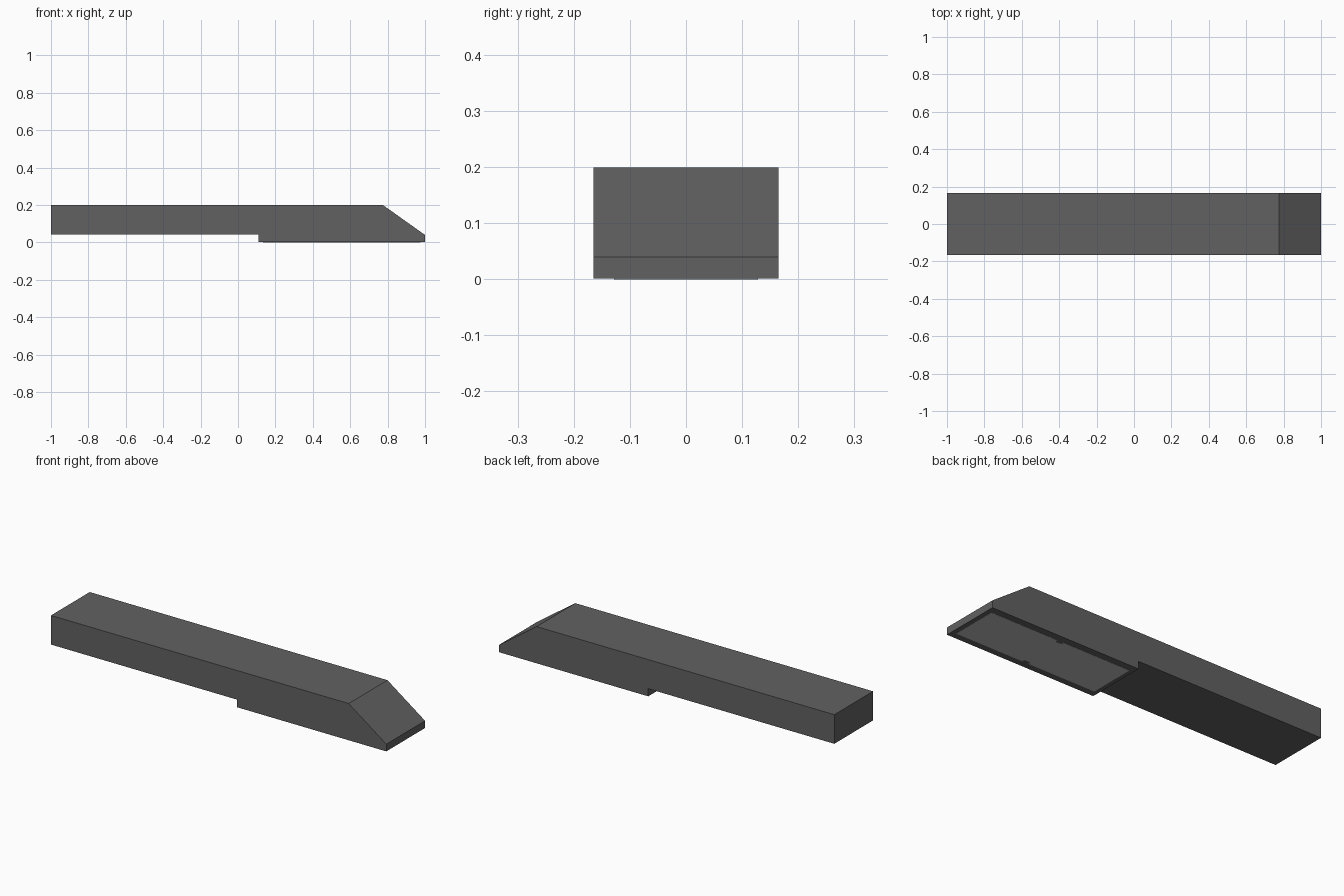
import bpy, bmesh

if "Cube" in bpy.data.objects:
    bpy.data.objects.remove(bpy.data.objects["Cube"])


def material(name, v):
    m = bpy.data.materials.new(name)
    m.diffuse_color = (v, v, v, 1)
    m.use_nodes = True
    m.node_tree.nodes["Principled BSDF"].inputs["Base Color"].default_value = m.diffuse_color
    return m


def prism(name, points, offset, mat):
    """Extrude a closed outline of 3D points along an offset."""
    bm = bmesh.new()
    face = bm.faces.new([bm.verts.new(p) for p in points])
    ext = bmesh.ops.extrude_face_region(bm, geom=[face], use_keep_orig=True)
    moved = [e for e in ext["geom"] if isinstance(e, bmesh.types.BMVert)]
    bmesh.ops.translate(bm, verts=moved, vec=offset)
    bmesh.ops.recalc_face_normals(bm, faces=bm.faces)
    mesh = bpy.data.meshes.new(name)
    bm.to_mesh(mesh)
    bm.free()
    mesh.materials.append(mat)
    obj = bpy.data.objects.new(name, mesh)
    bpy.context.collection.objects.link(obj)
    return obj


dark = material("dark grey", 0.12)
light = material("light grey", 0.5)

# Body: long bar with a sloped nose and a deeper front half
W = 0.165
BASE = 0.001
profile = [(-1, 0.042), (0.11, 0.042), (0.11, BASE), (1, BASE),
           (1, 0.04), (0.776, 0.199), (-1, 0.199)]
prism("body", [(x, -W, z) for x, z in profile], (0, 2 * W, 0), dark)

# Underside panel: thin pale plate with a small notch in each long edge
cx, hx, hy, n, d = 0.555, 0.42, 0.128, 0.018, 0.015
half = [(-hx, -hy), (-n, -hy), (-n, -hy + d), (n, -hy + d), (n, -hy), (hx, -hy)]
outline = half + [(-x, -y) for x, y in half]
prism("underside_panel", [(cx + x, y, 0) for x, y in outline], (0, 0, 0.003), light)
